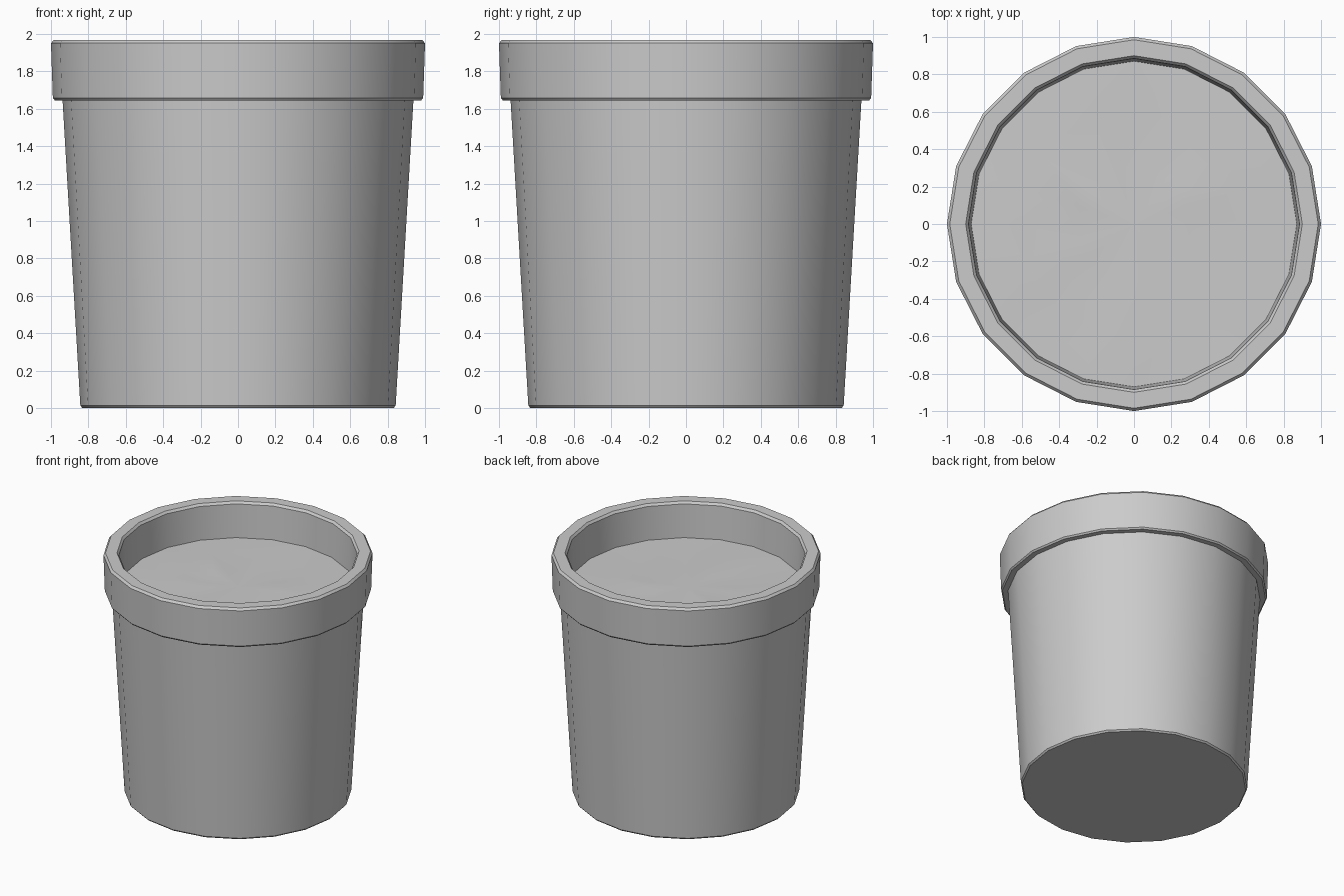
import bpy, bmesh, math, random

if "Cube" in bpy.data.objects:
    bpy.data.objects.remove(bpy.data.objects["Cube"])

SIDES = 20
random.seed(3)


def ring(bm, r, z, bump=0.0):
    return [bm.verts.new((r * math.cos(2 * math.pi * i / SIDES),
                          r * math.sin(2 * math.pi * i / SIDES),
                          z + random.uniform(-bump, bump))) for i in range(SIDES)]


def bridge(bm, a, b):
    for i in range(SIDES):
        j = (i + 1) % SIDES
        bm.faces.new((a[i], a[j], b[j], b[i]))


def finish(bm, name, angle):
    mesh = bpy.data.meshes.new(name)
    bm.to_mesh(mesh)
    bm.free()
    ob = bpy.data.objects.new(name, mesh)
    bpy.context.collection.objects.link(ob)
    bpy.ops.object.select_all(action='DESELECT')
    ob.select_set(True)
    bpy.context.view_layer.objects.active = ob
    bpy.ops.object.shade_smooth_by_angle(angle=math.radians(angle))
    return ob


# Pot: tapered body, overhanging bevelled rim, inner wall down to the soil
profile = [(0.832, 0.0), (0.843, 0.012), (0.938, 1.645), (0.98, 1.645),
           (0.99, 1.657), (1.0, 1.95), (0.985, 1.968), (0.90, 1.968),
           (0.885, 1.95), (0.87, 1.67)]
bm = bmesh.new()
rings = [ring(bm, r, z) for r, z in profile]
for a, b in zip(rings, rings[1:]):
    bridge(bm, a, b)
bm.faces.new(list(reversed(rings[0])))
finish(bm, "pot", 30)

# Soil: slightly uneven disc filling the pot
bm = bmesh.new()
outer = ring(bm, 0.871, 1.68)
rings = [outer] + [ring(bm, r, 1.683, 0.008) for r in (0.6, 0.3)]
for a, b in zip(rings, rings[1:]):
    bridge(bm, a, b)
centre = bm.verts.new((0, 0, 1.685))
for i in range(SIDES):
    bm.faces.new((rings[-1][i], rings[-1][(i + 1) % SIDES], centre))
finish(bm, "soil", 30)
